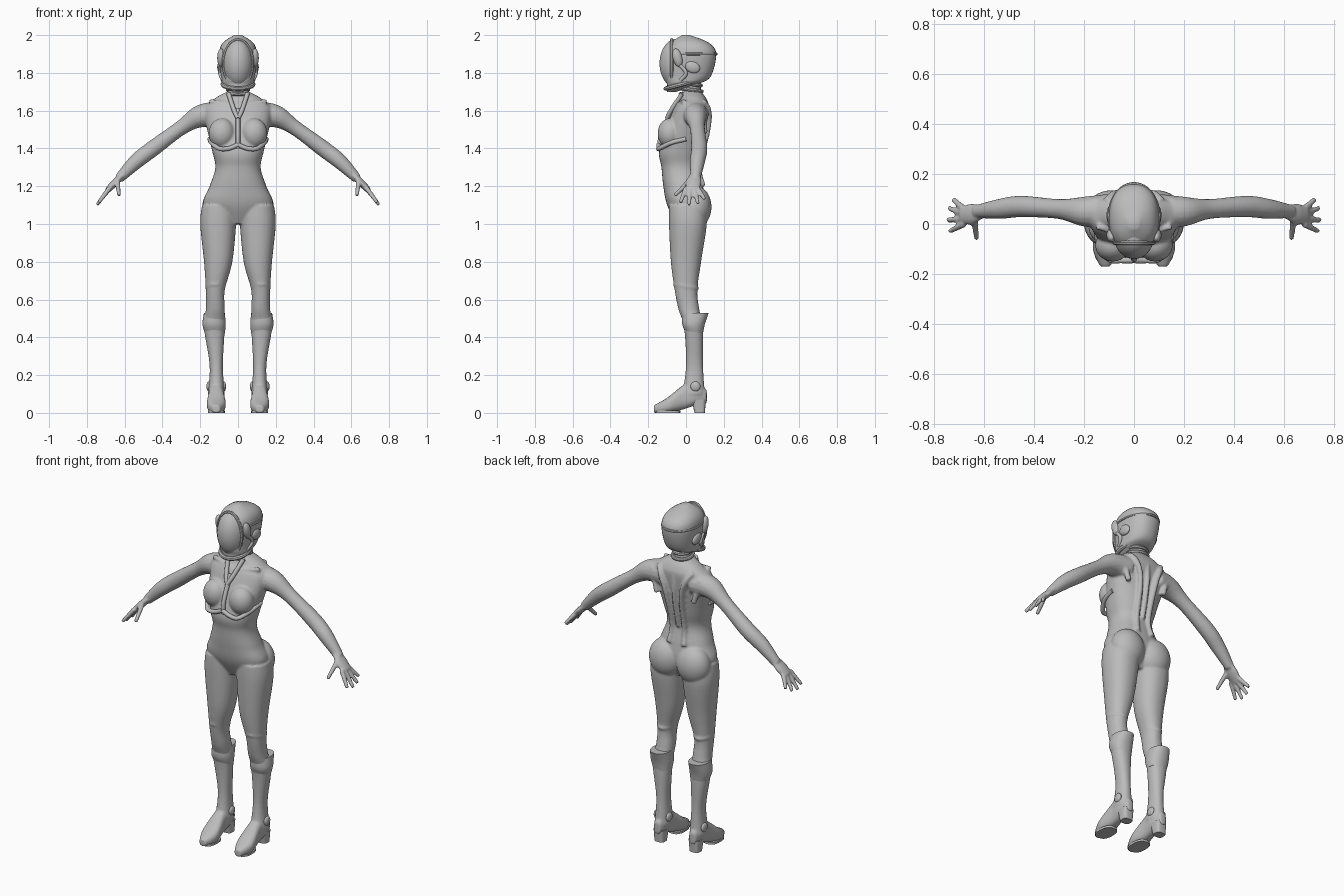
import bpy, bmesh
from math import sin, cos, pi, radians, copysign
from mathutils import Vector, Matrix, Euler

if "Cube" in bpy.data.objects:
    bpy.data.objects.remove(bpy.data.objects["Cube"])

shade = (0.5, 0.5, 0.5, 1)
grey = bpy.data.materials.new("suit grey")
grey.use_nodes = True
grey.diffuse_color = shade
grey.node_tree.nodes["Principled BSDF"].inputs["Base Color"].default_value = shade

SIDES = {"left": 1, "right": -1}
X_AXIS, Y_AXIS, Z_AXIS = Matrix.Identity(3)


def spline(rows, steps=6):
    """Smoothly interpolate rows of numbers."""
    smooth_rows = []
    for i in range(len(rows) - 1):
        start, end = Vector(rows[i]), Vector(rows[i + 1])
        leave = (end - Vector(rows[max(i - 1, 0)])) / 2
        arrive = (Vector(rows[min(i + 2, len(rows) - 1)]) - start) / 2
        for k in range(steps):
            t = k / steps
            ease = t * t * (3 - 2 * t)
            smooth_rows.append(start.lerp(end, ease) + leave * t * (1 - t) ** 2
                               - arrive * t * t * (1 - t))
    return smooth_rows + [Vector(rows[-1])]


def skin(bm, rings, closed=False):
    """Bridge equal rings of points, capping the ends unless closed."""
    loops = [[bm.verts.new(point) for point in ring_points] for ring_points in rings]
    count = len(loops[0])
    pairs = list(zip(loops, loops[1:]))
    if closed:
        pairs.append((loops[-1], loops[0]))
    else:
        bm.faces.new(loops[0])
        bm.faces.new(loops[-1])
    for lower, upper in pairs:
        for j in range(count):
            k = (j + 1) % count
            bm.faces.new((lower[j], lower[k], upper[k], upper[j]))


def oval(count=36, power=2.0):
    """Unit superellipse as pairs."""
    for k in range(count):
        angle = 2 * pi * k / count
        yield tuple(copysign(abs(c) ** (2 / power), c) for c in (cos(angle), sin(angle)))


def upright(bm, rows, side=1, power=2.2):
    """Loft through rows of height, x limits and y limits."""
    skin(bm, [[(side * (left + right + u * (right - left)) / 2,
                (front + back + v * (back - front)) / 2, z) for u, v in oval(power=power)]
              for z, left, right, front, back in spline(rows)])


def centred(bm, rows, power=2.3):
    """Upright loft through rows of height, half width and y limits."""
    upright(bm, [(z, -half, half, front, back) for z, half, front, back in rows], power=power)


def tube(bm, points, side=1, across=Y_AXIS, thin=1, wide=1):
    """Sweep a round section along points that carry a radius."""
    rows = spline(points)
    path = [Vector((side * x, y, z)) for x, y, z, radius in rows]
    rings = []
    for i, point in enumerate(path):
        along = path[min(i + 1, len(path) - 1)] - path[max(i - 1, 0)]
        u_axis = along.cross(across).normalized()
        v_axis = along.cross(u_axis).normalized()
        radius = rows[i][3]
        rings.append([point + u_axis * (u * radius * thin) + v_axis * (v * radius * wide)
                      for u, v in oval(16)])
    skin(bm, rings)


def cord(bm, points, radius, side=1, across=Y_AXIS):
    """Tube of even thickness."""
    tube(bm, [(*point, radius) for point in points], side, across)


def ring(bm, centre, half_width, half_depth, radius, tilt=0):
    """Elliptical hoop, tilted about x."""
    place = Matrix.Translation(centre) @ Matrix.Rotation(radians(tilt), 4, "X")
    skin(bm, [[place @ Vector((u * (half_width + a * radius), v * (half_depth + a * radius), b * radius))
               for a, b in oval(8)] for u, v in oval(48)], closed=True)


def ball(bm, centre, size, side=1, tilt=0):
    """Ellipsoid, tilted about x."""
    x, y, z = centre
    place = Matrix.LocRotScale(Vector((side * x, y, z)), Euler((radians(tilt), 0, 0)), Vector(size))
    bmesh.ops.create_uvsphere(bm, u_segments=40, v_segments=24, radius=1, matrix=place)


def finish(name, bm, voxel=None):
    """Turn the bmesh into a smooth object, blending its volumes if asked."""
    bmesh.ops.recalc_face_normals(bm, faces=bm.faces)
    mesh = bpy.data.meshes.new(name)
    bm.to_mesh(mesh)
    bm.free()
    mesh.materials.append(grey)
    part = bpy.data.objects.new(name, mesh)
    bpy.context.collection.objects.link(part)
    bpy.ops.object.select_all(action="DESELECT")
    part.select_set(True)
    bpy.context.view_layer.objects.active = part
    bpy.ops.object.shade_smooth_by_angle(angle=radians(40))
    if voxel:
        blend = part.modifiers.new("blend", "REMESH")
        blend.mode = "VOXEL"
        blend.voxel_size = voxel
        blend.use_smooth_shade = True
        soften = part.modifiers.new("soften", "SMOOTH")
        soften.factor = 0.5
        soften.iterations = 4


# Torso, neck and spine
body = bmesh.new()
centred(body, [(1, .06, -.05, .06), (1.1, .18, -.1, .1), (1.2, .15, -.12, .09),
               (1.3, .12, -.13, .07), (1.4, .14, -.14, .09), (1.6, .18, -.07, .12),
               (1.66, .13, -.03, .11), (1.7, .06, -.02, .08)])
cord(body, [(0, .03, 1.6), (0, .03, 1.8)], .05)
cord(body, [(0, .11, 1.62), (0, .11, 1.5), (0, .07, 1.3)], .013)

for side in SIDES.values():
    # Leg down to the ankle
    upright(body, [(1.1, .01, .19, -.09, .1), (1, .01, .2, -.09, .11), (.8, .03, .18, -.08, .08),
                   (.65, .07, .17, -.06, .06), (.55, .07, .17, -.04, .07), (.45, .07, .18, -.01, .09),
                   (.25, .08, .15, 0, .09), (.1, .07, .16, -.02, .1)], side)
    # Boot foot, lofted from toe to heel
    foot = [(-.17, .02, 0, .04), (-.1, .05, 0, .08), (-.01, .04, .02, .15),
            (.05, .04, .04, .17), (.11, .02, .05, .12)]
    skin(body, [[(side * (.115 + u * half), y, (low + high + v * (high - low)) / 2)
                 for u, v in oval(power=2.6)] for y, half, low, high in spline(foot)])
    # Rounded seat and bust
    ball(body, (.09, .055, 1.09), (.1, .08, .11), side)
    ball(body, (.085, -.085, 1.48), (.07, .065, .08), side)
    # Arm and palm
    tube(body, [(.1, .05, 1.58, .07), (.2, .05, 1.57, .06), (.3, .06, 1.51, .04),
                (.45, .07, 1.4, .043), (.54, .06, 1.33, .04), (.63, .05, 1.24, .026)], side)
    tube(body, [(.61, .05, 1.26, .02), (.65, .04, 1.22, .03), (.69, .035, 1.18, .025)],
         side, thin=.65, wide=1.4)
    # Fingers fanned out from the knuckles, and the thumb
    for i in range(4):
        fan = radians(15 * i - 17)
        knuckle = Vector((.68, .02 * i, 1.19))
        reach = Vector((.6 * cos(fan), sin(fan), -.8 * cos(fan))) * cos(1.5 * fan) / 9
        tube(body, [(*knuckle, .014), (*(knuckle + reach), .01)], side)
    tube(body, [(.64, .03, 1.24, .015), (.63, -.06, 1.15, .01)], side)
    # Folds of cloth at the knee
    for height, tilt in ((.72, 12), (.67, -10)):
        ring(body, (side * .12, 0, height), .045, .06, .01, tilt)
    # Raised straps on the back, and the collarbone
    cord(body, [(.11, .09, 1.65), (.08, .12, 1.6), (.05, .115, 1.5), (.04, .07, 1.3), (.05, .09, 1.2)],
         .015, side)
    cord(body, [(.16, .09, 1.62), (.12, .1, 1.48)], .015, side)
    cord(body, [(.02, -.045, 1.63), (.15, -.01, 1.65)], .012, side, Z_AXIS)
finish("body_suit", body, .0065)

# Harness beneath the bust, with a centre strap and neck straps
harness = bmesh.new()
for side in SIDES.values():
    cord(harness, [(0, -.145, 1.42), (.05, -.145, 1.4), (.1, -.14, 1.4), (.14, -.08, 1.43), (.15, 0, 1.45)],
         .012, side, Z_AXIS)
    cord(harness, [(0, -.1, 1.56), (.02, -.08, 1.6), (.05, -.02, 1.69)], .012, side)
cord(harness, [(0, -.07, 1.61), (0, -.13, 1.48), (0, -.14, 1.4)], .012)
finish("chest_harness", harness)

# Stacked collar
collar = bmesh.new()
for level in range(3):
    radius = .06 - level / 200
    ring(collar, (0, .03, 1.68 + .03 * level), radius, radius, .01, -8)
finish("neck_collar", collar)

# Helmet shell
helmet = bmesh.new()
centred(helmet, [(1.7, .03, -.1, -.05), (1.74, .08, -.1, .06), (1.78, .09, -.11, .13),
                 (1.9, .1, -.11, .16), (1.96, .08, -.08, .12), (2, .02, -.02, .02)])
finish("helmet_shell", helmet)

# Smooth face visor
visor = bmesh.new()
ball(visor, (0, -.05, 1.85), (.08, .09, .13))
finish("visor", visor)

# Visor rim, chin guard and edge of the skull cap
trim = bmesh.new()
ring(trim, (0, -.075, 1.85), .077, .125, .009, 90)
ring(trim, (0, -.02, 1.74), .08, .09, .012, 15)
ring(trim, (0, .03, 1.9), .098, .13, .008)
finish("helmet_trim", trim)

# Ear guards with temple pieces
ears = bmesh.new()
for side in SIDES.values():
    ball(ears, (.095, .035, 1.83), (.015, .04, .03), side, -20)
    ball(ears, (.09, -.045, 1.88), (.02, .025, .05), side, 15)
    cord(ears, [(.09, -.04, 1.85), (.095, 0, 1.8), (.08, -.03, 1.76)], .01, side, X_AXIS)
finish("ear_guards", ears)

for label, side in SIDES.items():
    # Flared boot top, deepest at the back
    cuff = bmesh.new()
    upright(cuff, [(.42, .07, .175, 0, .09), (.47, .065, .188, -.02, .1), (.53, .07, .18, -.02, .12)], side)
    finish(label + "_boot_cuff", cuff)
    # Block heel and front sole
    heel = bmesh.new()
    upright(heel, [(0, .085, .145, .045, .1), (.07, .08, .15, .03, .105)], side, 3.5)
    upright(heel, [(0, .07, .16, -.16, -.03), (.012, .07, .16, -.16, -.03)], side, 2.6)
    finish(label + "_boot_heel", heel)
    # Round ankle caps on both faces of the boot
    caps = bmesh.new()
    for x in (.075, .155):
        ball(caps, (x, .05, .14), (.012, .026, .026), side)
    finish(label + "_ankle_caps", caps)
